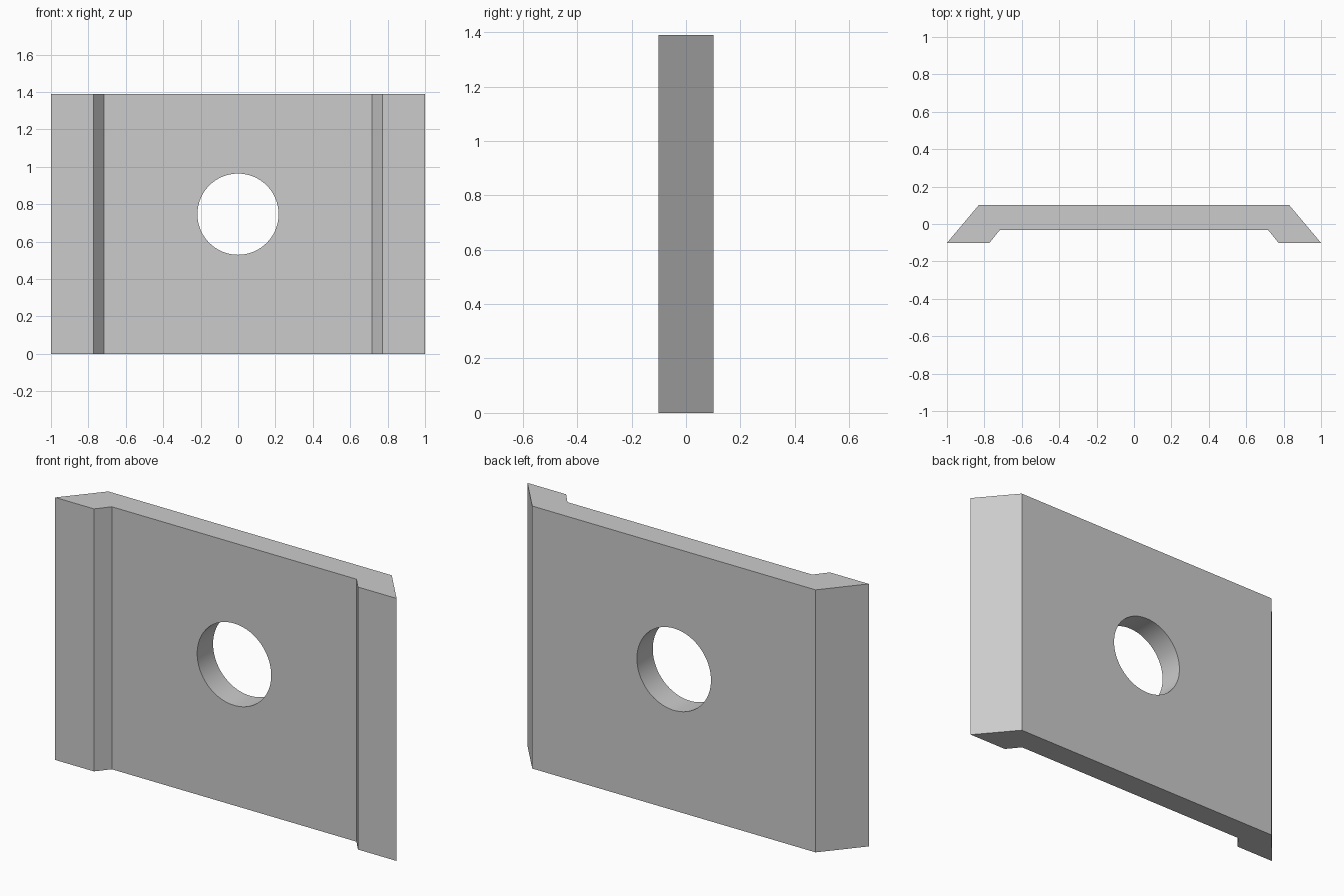
import bpy
import bmesh
from math import radians

HEIGHT = 1.39
HOLE_Z, HOLE_RADIUS = 0.747, 0.217

cube = bpy.data.objects.get("Cube")
if cube:
    bpy.data.objects.remove(cube, do_unlink=True)

# Plain grey material
grey = bpy.data.materials.new("plain_grey")
grey.use_nodes = True
colour = (0.6, 0.6, 0.6, 1)
grey.diffuse_color = colour
grey.node_tree.nodes["Principled BSDF"].inputs["Base Color"].default_value = colour

# Channel plate: half profile mirrored across x, extruded upwards
half = [(0.83, 0.101), (1.0, -0.101), (0.773, -0.101), (0.717, -0.032)]
profile = half + [(-x, y) for x, y in reversed(half)]
bm = bmesh.new()
base = bm.faces.new([bm.verts.new((x, y, 0)) for x, y in profile])
top = bmesh.ops.extrude_face_region(bm, geom=[base])["geom"]
bmesh.ops.translate(bm, vec=(0, 0, HEIGHT),
                    verts=[v for v in top if isinstance(v, bmesh.types.BMVert)])
bmesh.ops.recalc_face_normals(bm, faces=bm.faces)
mesh = bpy.data.meshes.new("channel_plate")
bm.to_mesh(mesh)
bm.free()
mesh.materials.append(grey)
plate = bpy.data.objects.new("channel_plate", mesh)
bpy.context.collection.objects.link(plate)

# Round hole through the middle
bpy.ops.mesh.primitive_cylinder_add(vertices=96, radius=HOLE_RADIUS, depth=1,
                                    location=(0, 0, HOLE_Z),
                                    rotation=(radians(90), 0, 0))
cutter = bpy.context.object
cutter.name = "hole_cutter"
cutter.data.materials.append(grey)
cut = plate.modifiers.new("hole", 'BOOLEAN')
cut.operation = 'DIFFERENCE'
cut.solver = 'EXACT'
cut.object = cutter

# Apply the cut, drop the cutter and smooth the bore
bpy.ops.object.select_all(action='DESELECT')
plate.select_set(True)
bpy.context.view_layer.objects.active = plate
bpy.ops.object.modifier_apply(modifier=cut.name)
bpy.data.objects.remove(cutter, do_unlink=True)
bpy.ops.object.shade_smooth_by_angle(angle=radians(30))
